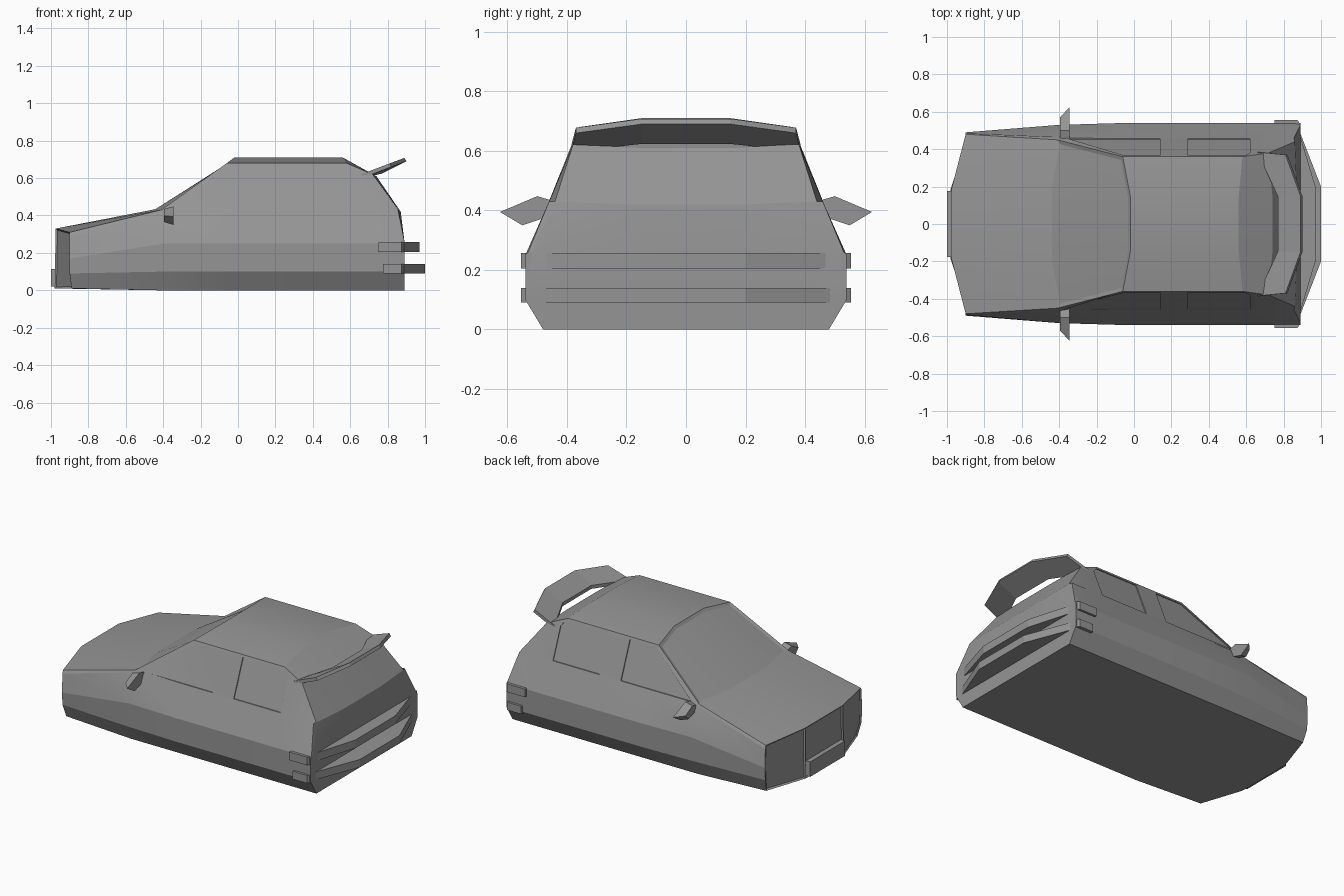
import bpy, bmesh, math

old = bpy.data.objects.get("Cube")
if old:
    bpy.data.objects.remove(old, do_unlink=True)

grey = bpy.data.materials.new("body_grey")
grey.use_nodes = True
COLOUR = (0.3, 0.3, 0.3, 1)
grey.diffuse_color = COLOUR
grey.node_tree.nodes["Principled BSDF"].inputs["Base Color"].default_value = COLOUR


def finish(bm, name, angle=0):
    """Turn a bmesh into a grey object."""
    bmesh.ops.recalc_face_normals(bm, faces=bm.faces)
    mesh = bpy.data.meshes.new(name)
    bm.to_mesh(mesh)
    bm.free()
    mesh.materials.append(grey)
    obj = bpy.data.objects.new(name, mesh)
    bpy.context.scene.collection.objects.link(obj)
    if angle:
        bpy.ops.object.select_all(action='DESELECT')
        obj.select_set(True)
        bpy.context.view_layer.objects.active = obj
        bpy.ops.object.shade_smooth_by_angle(angle=math.radians(angle))
    return obj


def loft(name, rings, angle=0):
    """Skin closed rings of equal length and cap both ends."""
    bm = bmesh.new()
    loops = [[bm.verts.new(p) for p in r] for r in rings]
    n = len(loops[0])
    for a, b in zip(loops, loops[1:]):
        for i in range(n):
            j = (i + 1) % n
            bm.faces.new((a[i], a[j], b[j], b[i]))
    bm.faces.new(loops[0])
    bm.faces.new(loops[-1])
    return finish(bm, name, angle)


def flip(points):
    return [(x, -y, z) for x, y, z in points]


# Body: half sections from underside through sill, shoulder, belt and roof edge to crown
sections = [
    [(-.98, .19, .01), (-.89, .46, .01), (-.9, .485, .09), (-.9, .49, .17),
     (-.9, .485, .29), (-.9, .48, .31), (-.975, .19, .33)],
    [(-.4, .19, 0), (-.42, .48, 0), (-.4, .53, .1), (-.4, .53, .25),
     (-.4, .465, .42), (-.41, .45, .43), (-.46, .2, .43)],
    [(-.06, .19, 0), (-.06, .48, 0), (-.06, .54, .1), (-.06, .54, .25),
     (-.06, .46, .43), (-.06, .36, .68), (-.02, .15, .71)],
    [(.56, .19, 0), (.56, .48, 0), (.56, .54, .1), (.56, .54, .25),
     (.56, .46, .43), (.58, .36, .68), (.56, .15, .71)],
    [(.72, .19, 0), (.72, .48, 0), (.72, .54, .1), (.72, .54, .25),
     (.72, .46, .43), (.72, .38, .62), (.74, .15, .61)],
    [(.86, .19, 0), (.86, .48, 0), (.86, .54, .1), (.86, .54, .25),
     (.855, .46, .43), (.86, .44, .43), (.87, .19, .42)],
    [(.89, .19, 0), (.89, .48, 0), (.89, .54, .1), (.89, .54, .25),
     (.89, .53, .26), (.89, .51, .26), (.89, .19, .26)],
]
bm = bmesh.new()
rings = [[bm.verts.new(p) for p in s + flip(s)[::-1]] for s in sections]
size = len(rings[0])
half = size // 2
windscreen = None
for k, (a, b) in enumerate(zip(rings, rings[1:])):
    for i in range(size):
        j = (i + 1) % size
        if i in (half - 2, half - 1, half) and k == 1:
            continue
        bm.faces.new((a[i], a[j], b[j], b[i]))
# Windscreen, one panel set of three strips
a, b = rings[1], rings[2]
windscreen = [bm.faces.new((a[i], a[i + 1], b[i + 1], b[i]))
              for i in (half - 2, half - 1, half)]
# Nose: centre grille and two lamp facets; flat tail
nose = rings[0]
panels = [bm.faces.new(nose[:half]), bm.faces.new(nose[half:]),
          bm.faces.new((nose[0], nose[half - 1], nose[half], nose[-1]))]
bm.faces.new(rings[-1])
bmesh.ops.recalc_face_normals(bm, faces=bm.faces)
bmesh.ops.inset_individual(bm, faces=panels, thickness=.012, depth=-.008)
bmesh.ops.inset_region(bm, faces=windscreen, thickness=.02, depth=-.007,
                       use_even_offset=True)
body = finish(bm, "car_body")

# Side windows: shallow recesses parallel to the leaning cabin side
WINDOWS = {
    "front_window": [(-.36, .435), (.14, .435), (.14, .665), (-.05, .665)],
    "rear_window": [(.29, .435), (.62, .435), (.62, .63), (.59, .665), (.29, .665)],
}


def cabin_side(z):
    return .46 - (z - .43) * .4


for name, outline in WINDOWS.items():
    for side in (1, -1):
        ring = [[(x, side * (cabin_side(z) + d), z) for x, z in outline]
                for d in (-.007, .06)]
        cutter = loft(name + "_cutter", ring)
        cut = body.modifiers.new(name, 'BOOLEAN')
        cut.operation = 'DIFFERENCE'
        cut.object = cutter
        cut.solver = 'EXACT'
        bpy.context.view_layer.objects.active = body
        bpy.ops.object.modifier_apply(modifier=cut.name)
        bpy.data.objects.remove(cutter, do_unlink=True)

bpy.ops.object.select_all(action='DESELECT')
body.select_set(True)
bpy.context.view_layer.objects.active = body
bpy.ops.object.shade_smooth_by_angle(angle=math.radians(14))


def slab(name, outline, low, high):
    """Flat horizontal plate from an outline in plan."""
    return loft(name, [[(x, y, z) for x, y in outline] for z in (low, high)])


# Front bumper
slab("front_bumper", [(-.96, .18), (-1, .175), (-1, -.175), (-.96, -.18)], .02, .115)

# Rear bumper strips with wrapped side blocks
for name, reach, low, high in (("lower", 1.0, .09, .14), ("upper", .97, .205, .257)):
    slab(name + "_rear_bumper", [(.87, .535), (reach, .2), (reach, -.2), (.87, -.535)],
         low, high)
    for side, word in ((1, "left"), (-1, "right")):
        slab(f"{name}_bumper_end_{word}",
             [(.75 if name == "upper" else .775, side * .5), (.75 if name == "upper" else .775, side * .555),
              (.875, side * .555), (.89, side * .53), (.89, side * .5)], low, high)

# Rear wing: an arched, tilted strip; each station is leading and trailing edge
stations = [((.66, .385, .605), (.82, .37, .66)), ((.77, .145, .63), (.9, .15, .69))]
stations += [tuple(flip(s)) for s in reversed(stations)]
wing = []
for (lx, ly, lz), (tx, ty, tz) in stations:
    wing.append([(lx, ly, lz - .006), (tx, ty, tz),
                 (tx - .01, ty, tz + .018), (lx, ly, lz + .016)])
loft("rear_wing", wing)

# Door mirrors: pointed housing, smaller towards the nose
back = [(.44, .43), (.5, .448), (.625, .395), (.55, .35), (.46, .38)]
front = [(.45, .42), (.5, .435), (.57, .397), (.54, .365), (.46, .39)]
for side, word in ((1, "left"), (-1, "right")):
    loft("door_mirror_" + word,
         [[(x, side * y, z) for y, z in ring] for x, ring in ((-.345, back), (-.395, front))])
